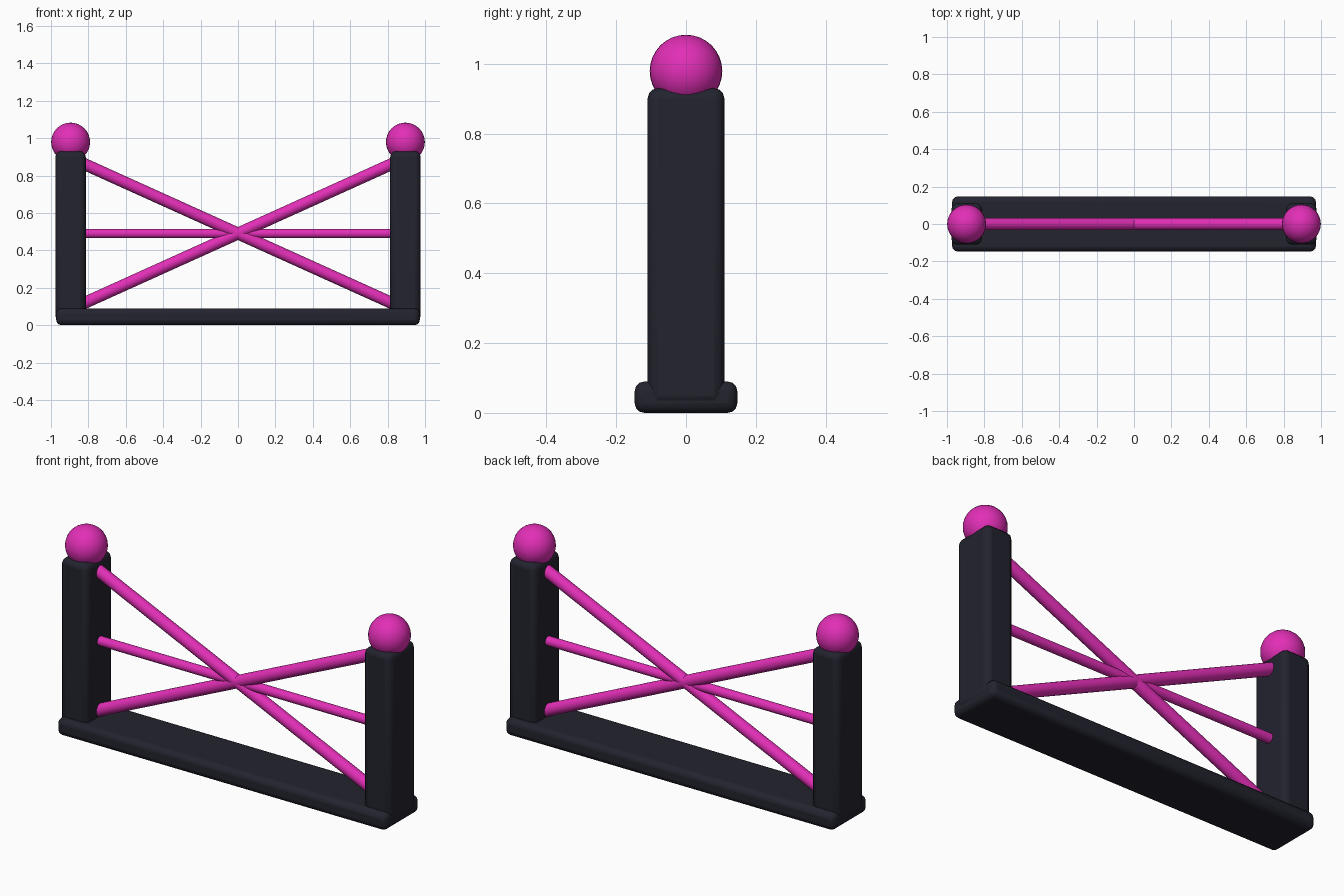
import bpy
import math
from mathutils import Vector

if "Cube" in bpy.data.objects:
    bpy.data.objects.remove(bpy.data.objects["Cube"])


def material(name, color):
    m = bpy.data.materials.new(name)
    m.diffuse_color = (*color, 1)
    m.use_nodes = True
    m.node_tree.nodes["Principled BSDF"].inputs["Base Color"].default_value = m.diffuse_color
    return m


DARK = material("charcoal", (0.016, 0.017, 0.027))
PINK = material("magenta", (0.76, 0.028, 0.47))


def finish(name, mat, angle=40):
    ob = bpy.context.object
    ob.name = name
    ob.data.materials.append(mat)
    bpy.ops.object.shade_smooth_by_angle(angle=math.radians(angle))
    return ob


def rounded_box(name, lo, hi, bevel, mat):
    lo, hi = Vector(lo), Vector(hi)
    bpy.ops.mesh.primitive_cube_add(size=1, location=(lo + hi) / 2)
    bpy.context.object.scale = hi - lo
    bpy.ops.object.transform_apply(location=False, rotation=False, scale=True)
    ob = finish(name, mat)
    mod = ob.modifiers.new("rounded_edges", 'BEVEL')
    mod.width = bevel
    mod.segments = 3


def rod(name, a, b, radius, mat):
    a, b = Vector(a), Vector(b)
    d = b - a
    bpy.ops.mesh.primitive_cylinder_add(vertices=20, radius=radius, depth=d.length,
                                        location=(a + b) / 2)
    bpy.context.object.rotation_euler = d.to_track_quat('Z', 'Y').to_euler()
    finish(name, mat)


# Base plank
rounded_box("base", (-0.972, -0.147, 0), (0.972, 0.147, 0.09), 0.028, DARK)

# Posts with ball finials
for side, s in (("left", -1), ("right", 1)):
    x = 0.895 * s
    rounded_box(side + "_post", (x - 0.081, -0.11, 0.02), (x + 0.081, 0.11, 0.93), 0.03, DARK)
    bpy.ops.mesh.primitive_uv_sphere_add(segments=32, ring_count=16, radius=0.104,
                                         location=(x, 0, 0.979))
    finish(side + "_ball", PINK)

# Crossed braces and middle rail, ends buried in the posts
for name, s in (("rising_brace", 1), ("falling_brace", -1)):
    rod(name, (-0.83, 0, 0.49 - 0.375 * s), (0.83, 0, 0.49 + 0.375 * s), 0.032, PINK)
rod("middle_rail", (-0.84, 0, 0.49), (0.84, 0, 0.49), 0.025, PINK)
